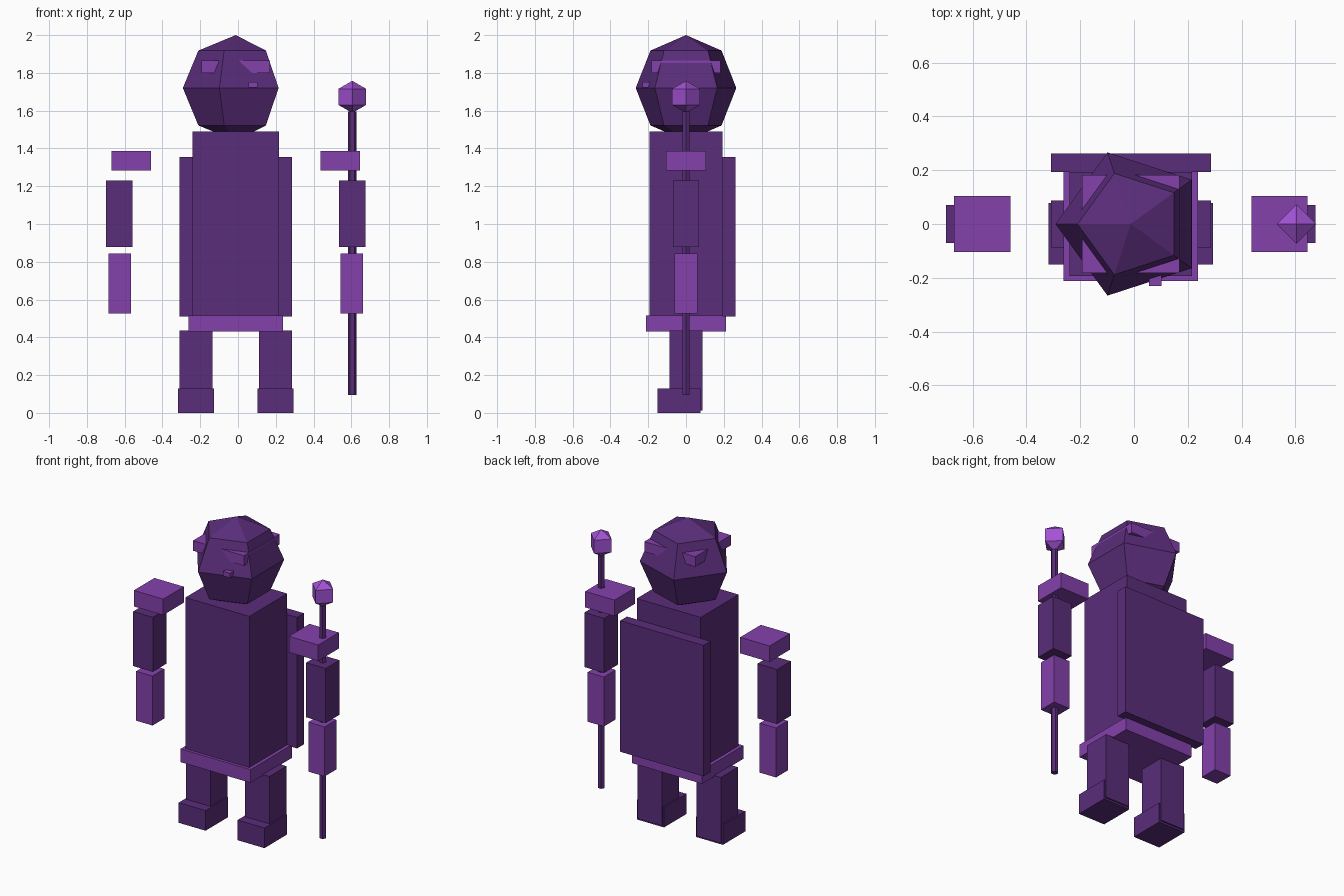
import bpy
import math

if "Cube" in bpy.data.objects:
    bpy.data.objects.remove(bpy.data.objects["Cube"])


def material(name, rgb):
    """Flat colour given as 0-255 display values."""
    def lin(c):
        c /= 255
        return c / 12.92 if c <= 0.04045 else ((c + 0.055) / 1.055) ** 2.4
    m = bpy.data.materials.new(name)
    m.diffuse_color = (*[lin(c) for c in rgb], 1)
    m.use_nodes = True
    m.node_tree.nodes["Principled BSDF"].inputs["Base Color"].default_value = m.diffuse_color
    return m


DARK = material("dark purple", (90, 45, 122))
LIGHT = material("light purple", (132, 65, 172))
BRIGHT = material("bright violet", (162, 82, 212))
CX = -0.012  # centre line of the figure


def finish(name, mat):
    ob = bpy.context.object
    ob.name = name
    ob.data.materials.append(mat)
    return ob


def box(name, mat, x, y, z):
    """Box from its (low, high) extents on each axis."""
    ext = (x, y, z)
    bpy.ops.mesh.primitive_cube_add(size=1, location=[(a + b) / 2 for a, b in ext])
    bpy.context.object.scale = [b - a for a, b in ext]
    return finish(name, mat)


def pair(name, mat, centre, width, y, z):
    """Matching boxes on both sides of the centre line."""
    for side, s in (("right", -1), ("left", 1)):
        c = CX + s * centre
        box(f"{side}_{name}", mat, (c - width / 2, c + width / 2), y, z)


# Torso, back plate and belt
box("torso", DARK, (-0.24, 0.216), (-0.193, 0.193), (0.51, 1.49))
box("back_plate", DARK, (-0.309, 0.286), (0.193, 0.263), (0.51, 1.355))
box("belt", LIGHT, (-0.262, 0.238), (-0.212, 0.212), (0.43, 0.515))

# Legs and boots
pair("leg", DARK, 0.21, 0.175, (-0.087, 0.087), (0.012, 0.436))
pair("boot", DARK, 0.21, 0.192, (-0.15, 0.078), (0.0, 0.13))

# Arms
pair("shoulder_pad", LIGHT, 0.553, 0.21, (-0.105, 0.105), (1.284, 1.387))
pair("upper_arm", DARK, 0.617, 0.14, (-0.07, 0.07), (0.878, 1.23))
pair("forearm", LIGHT, 0.614, 0.117, (-0.06, 0.06), (0.526, 0.845))

# Five-sided faceted head with a corner pointing to -x
bpy.ops.mesh.primitive_uv_sphere_add(segments=5, ring_count=4, radius=0.28,
                                     location=(CX, 0, 1.72))
head = finish("head", DARK)
start = max(head.data.vertices, key=lambda v: math.hypot(v.co.x, v.co.y)).co
head.rotation_euler.z = math.pi - math.atan2(start.y, start.x)

# Headband corners poke out of the head; small nose block in front
box("headband", LIGHT, (CX - 0.182, CX + 0.182), (-0.182, 0.182), (1.80, 1.865))
box("nose", LIGHT, (0.055, 0.103), (-0.23, -0.18), (1.722, 1.752))

# Staff with a gem on top
bpy.ops.mesh.primitive_cylinder_add(vertices=6, radius=0.022, depth=1.5,
                                    location=(0.605, 0, 0.845),
                                    rotation=(0, 0, math.pi / 6))
finish("staff", DARK)
bpy.ops.mesh.primitive_uv_sphere_add(segments=4, ring_count=2, radius=0.085,
                                     location=(0.605, 0, 1.673))
finish("staff_gem", BRIGHT)
